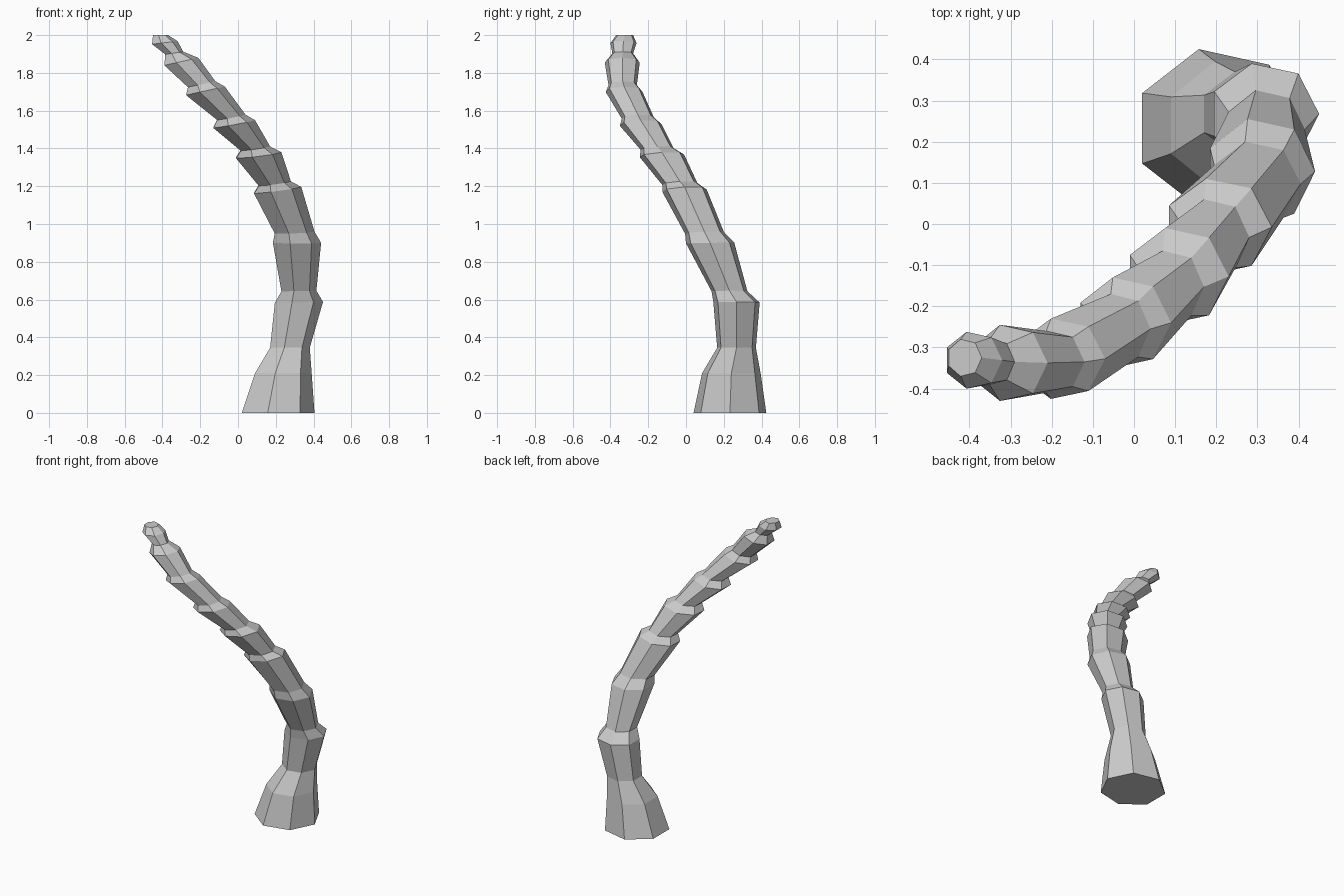
import bpy, bmesh
from math import cos, sin, tau

SIDES = 7

# Trunk rings: x min, x max, y min, y max, height, tilt (rise per unit of x, of y)
rings = [
    (0.02, 0.405, 0.04, 0.425, 0.00, 0, 0),
    (0.09, 0.39, 0.085, 0.395, 0.21, 0, 0),
    (0.17, 0.38, 0.165, 0.37, 0.345, 0, 0),
    (0.195, 0.45, 0.145, 0.39, 0.585, 0.02, 0),
    (0.23, 0.415, 0.135, 0.325, 0.645, 0.02, 0),
    (0.185, 0.44, 0.0, 0.255, 0.90, 0, 0.02),
    (0.195, 0.405, -0.005, 0.20, 0.955, 0.04, 0.05),
    (0.085, 0.335, -0.125, 0.11, 1.18, 0.13, 0.05),
    (0.11, 0.28, -0.125, 0.06, 1.215, 0.13, 0.06),
    (-0.01, 0.23, -0.245, -0.01, 1.365, 0.12, 0.06),
    (0.015, 0.17, -0.24, -0.065, 1.40, 0.14, 0.05),
    (-0.13, 0.09, -0.35, -0.13, 1.53, 0.18, 0.04),
    (-0.11, 0.04, -0.34, -0.17, 1.565, 0.18, 0.04),
    (-0.275, -0.07, -0.425, -0.23, 1.705, 0.22, 0),
    (-0.265, -0.12, -0.41, -0.26, 1.74, 0.22, 0),
    (-0.39, -0.21, -0.43, -0.245, 1.86, 0.22, 0),
    (-0.385, -0.29, -0.39, -0.28, 1.905, 0.15, 0),
    (-0.455, -0.32, -0.40, -0.262, 1.96, 0.12, 0),
    (-0.45, -0.37, -0.37, -0.28, 2.00, 0, 0),
]

# Unit seven-sided section, scaled so it spans 0..1 in x and y
section = [(cos(tau * i / SIDES), sin(tau * i / SIDES)) for i in range(SIDES)]
lo_x, hi_y = min(p[0] for p in section), max(p[1] for p in section)
section = [((x - lo_x) / (1 - lo_x), (y + hi_y) / (2 * hi_y)) for x, y in section]

# Bent, segmented trunk
bm = bmesh.new()
loops = []
for x0, x1, y0, y1, z, tx, ty in rings:
    w, d = x1 - x0, y1 - y0
    loops.append([bm.verts.new((x0 + u * w, y0 + v * d,
                                z + tx * w * (u - 0.5) + ty * d * (v - 0.5)))
                  for u, v in section])
for a, b in zip(loops, loops[1:]):
    for i in range(SIDES):
        j = (i + 1) % SIDES
        bm.faces.new((a[i], a[j], b[j], b[i]))
bm.faces.new(loops[0][::-1])
bm.faces.new(loops[-1])
bmesh.ops.recalc_face_normals(bm, faces=bm.faces)
mesh = bpy.data.meshes.new("trunk")
bm.to_mesh(mesh)
bm.free()
bpy.context.collection.objects.link(bpy.data.objects.new("trunk", mesh))
